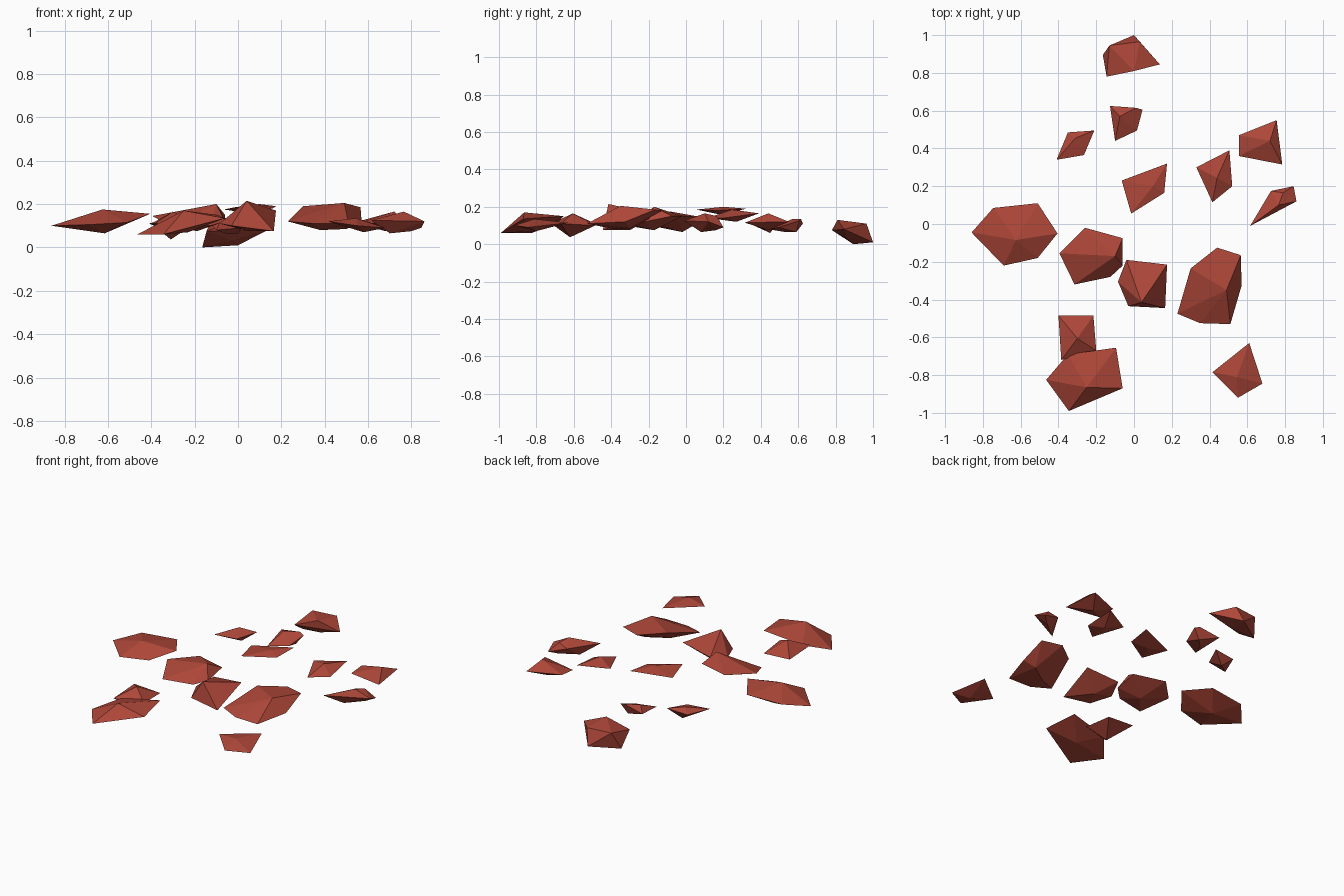
import bpy, bmesh

red = bpy.data.materials.new("brick red")
red.diffuse_color = (0.42, 0.062, 0.04, 1)


def shard(name, rim, top, under):
    """Faceted stone chip: convex hull of a rim, top corners and underside corners."""
    bm = bmesh.new()
    for p in rim + top + under:
        bm.verts.new(p)
    hull = bmesh.ops.convex_hull(bm, input=list(bm.verts))
    loose = [v for v in bm.verts if not v.link_faces]
    bmesh.ops.delete(bm, geom=loose, context='VERTS')
    bmesh.ops.recalc_face_normals(bm, faces=list(bm.faces))
    me = bpy.data.meshes.new(name)
    bm.to_mesh(me)
    bm.free()
    me.materials.append(red)
    ob = bpy.data.objects.new(name, me)
    bpy.context.collection.objects.link(ob)


# back row
shard("back_shard",
      [(-.165, .895, .0), (0, 1.0, .01), (.137, .845, .08), (0, .81, .13), (-.145, .78, .075)],
      [(-.13, .945, .11), (.03, .965, .11)], [(-.02, .86, .03)])
shard("back_small_shard",
      [(-.127, .625, .11), (.045, .605, .125), (.016, .495, .09), (-.1, .44, .08)],
      [(-.075, .57, .135), (.01, .615, .135)], [(0, .59, .065), (-.06, .53, .065)])
shard("back_left_small_shard",
      [(-.41, .34, .11), (-.35, .485, .11), (-.21, .495, .12), (-.265, .365, .11)],
      [(-.31, .455, .14)], [(-.29, .45, .06)])
shard("back_right_shard",
      [(.555, .47, .12), (.755, .55, .12), (.785, .315, .115), (.555, .36, .11)],
      [(.72, .44, .165)], [(.68, .44, .075)])

# middle row
shard("centre_shard",
      [(-.065, .23, .175), (.175, .32, .19), (.16, .165, .18), (-.015, .055, .185)],
      [(.1, .2, .2)], [(.06, .2, .155)])
shard("inner_right_shard",
      [(.33, .3, .155), (.505, .39, .165), (.52, .2, .14), (.415, .115, .14)],
      [(.44, .245, .185)], [(.45, .27, .12)])
shard("right_shard",
      [(.615, -.01, .125), (.725, .175, .13), (.845, .2, .09), (.86, .12, .12)],
      [(.765, .1, .165), (.79, .165, .15)], [(.7, .08, .065), (.8, .16, .075)])
shard("left_large_shard",
      [(-.86, -.045, .10), (-.745, .085, .13), (-.51, .11, .14), (-.405, -.05, .155),
       (-.51, -.18, .115), (-.69, -.22, .105)],
      [(-.625, -.085, .175)], [(-.615, -.02, .065)])

# front cluster
shard("inner_left_shard",
      [(-.395, -.155, .145), (-.26, -.02, .15), (-.06, -.075, .15), (-.06, -.22, .12),
       (-.125, -.28, .10), (-.315, -.32, .10)],
      [(-.10, -.17, .2)], [(-.19, -.17, .075)])
shard("front_centre_shard",
      [(-.04, -.19, .14), (.175, -.215, .17), (.165, -.445, .075), (-.03, -.435, .10),
       (-.085, -.305, .11)],
      [(.04, -.415, .215)], [(.05, -.3, .075)])
shard("front_right_large_shard",
      [(.23, -.475, .12), (.30, -.235, .19), (.44, -.125, .18), (.565, -.165, .185),
       (.57, -.325, .12), (.51, -.53, .11), (.35, -.525, .11)],
      [(.49, -.35, .205)], [(.38, -.38, .08), (.5, -.3, .085)])
shard("front_left_small_shard",
      [(-.4, -.485, .11), (-.215, -.485, .10), (-.2, -.67, .11), (-.385, -.72, .11)],
      [(-.3, -.605, .165)], [(-.31, -.62, .037)])
shard("front_left_large_shard",
      [(-.465, -.825, .06), (-.35, -.69, .11), (-.095, -.655, .15), (-.06, -.87, .135),
       (-.345, -.99, .06)],
      [(-.25, -.865, .17)], [(-.23, -.80, .07)])
shard("front_right_small_shard",
      [(.61, -.63, .115), (.68, -.845, .09), (.55, -.92, .10), (.415, -.785, .12)],
      [(.545, -.81, .135)], [(.58, -.8, .07)])
